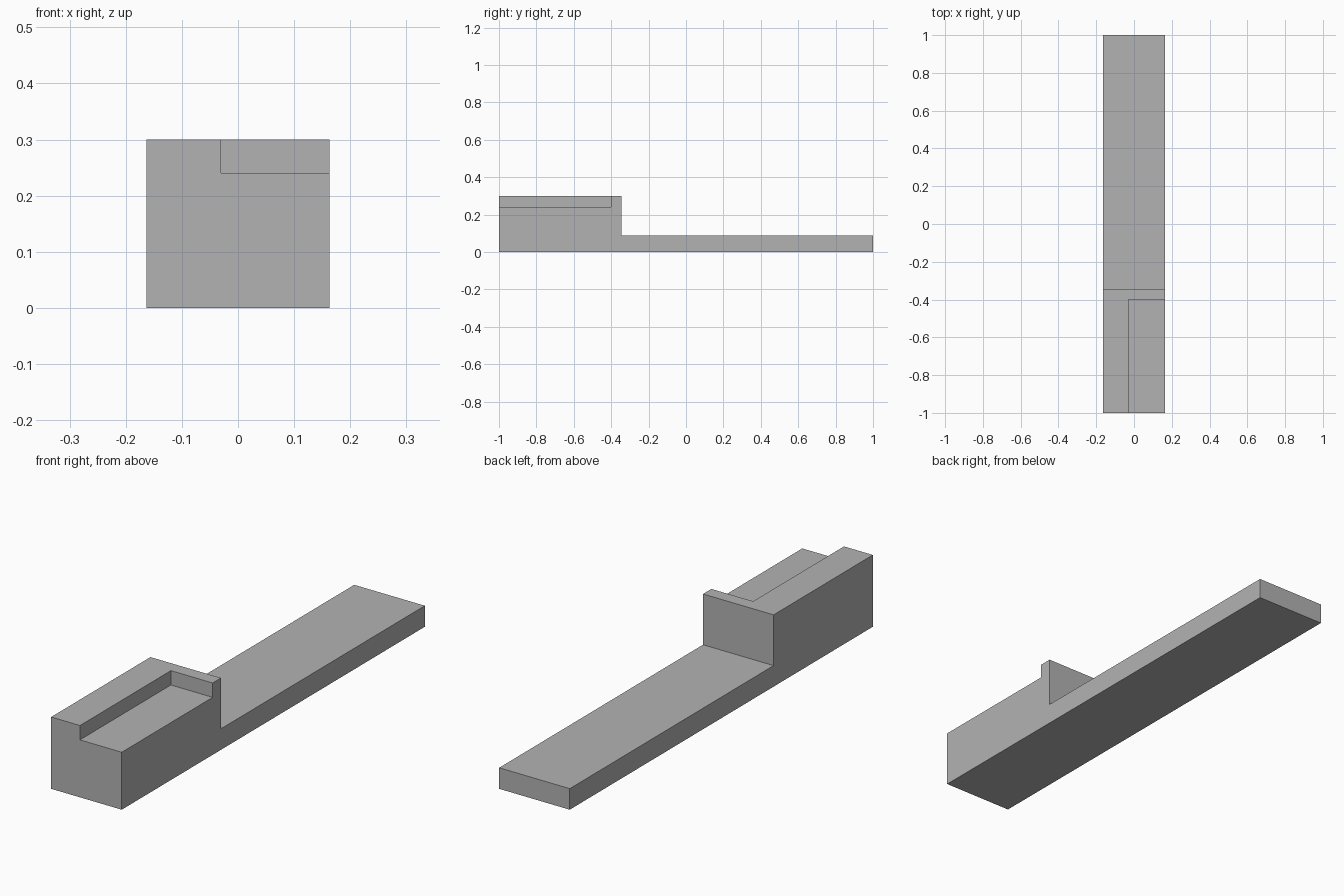
import bpy
import bmesh
from mathutils import Vector

# Remove the default cube
cube = bpy.data.objects.get("Cube")
if cube:
    bpy.data.objects.remove(cube, do_unlink=True)

HALF_WIDTH = 0.163
TOP = 0.3
SLAB_TOP = 0.088
STEP_Y = -0.345

# Single grey material
grey = bpy.data.materials.new("plain_grey")
grey.use_nodes = True
colour = (0.45, 0.45, 0.45, 1)
grey.diffuse_color = colour
grey.node_tree.nodes["Principled BSDF"].inputs["Base Color"].default_value = colour


def extrude_profile(name, profile, x0, x1):
    """Extrude a side profile of (y, z) points from x0 to x1."""
    bm = bmesh.new()
    face = bm.faces.new([bm.verts.new((x0, y, z)) for y, z in profile])
    result = bmesh.ops.extrude_face_region(bm, geom=[face])
    moved = [v for v in result["geom"] if isinstance(v, bmesh.types.BMVert)]
    bmesh.ops.translate(bm, verts=moved, vec=Vector((x1 - x0, 0, 0)))
    bmesh.ops.recalc_face_normals(bm, faces=bm.faces)
    mesh = bpy.data.meshes.new(name)
    bm.to_mesh(mesh)
    bm.free()
    mesh.materials.append(grey)
    obj = bpy.data.objects.new(name, mesh)
    bpy.context.collection.objects.link(obj)
    return obj


# Stepped bar: tall front block running into a thin slab
bar = extrude_profile(
    "stepped_bar",
    [(-1, 0), (1, 0), (1, SLAB_TOP), (STEP_Y, SLAB_TOP), (STEP_Y, TOP), (-1, TOP)],
    -HALF_WIDTH, HALF_WIDTH)

# Shallow recess in the block, open to the front and the left side
cutter = extrude_profile(
    "recess_cutter",
    [(-1.1, 0.24), (-0.4, 0.24), (-0.4, 0.4), (-1.1, 0.4)],
    -0.03, HALF_WIDTH + 0.1)
cutter.hide_render = True

cut = bar.modifiers.new("recess", "BOOLEAN")
cut.operation = "DIFFERENCE"
cut.solver = "EXACT"
cut.object = cutter
bpy.context.view_layer.objects.active = bar
bpy.ops.object.modifier_apply(modifier=cut.name)
bpy.data.objects.remove(cutter, do_unlink=True)
